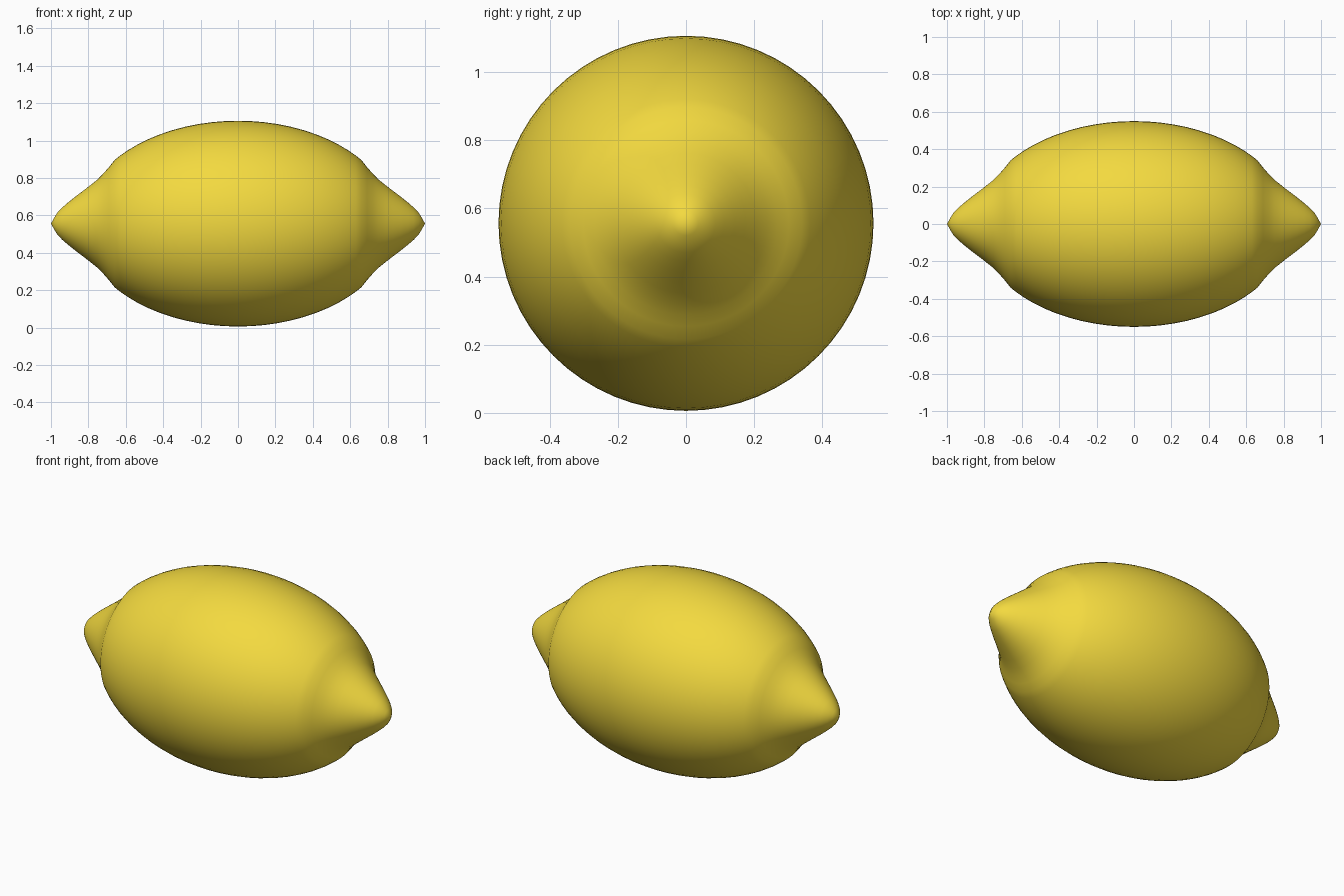
import bpy, bmesh, math

if "Cube" in bpy.data.objects:
    bpy.data.objects.remove(bpy.data.objects["Cube"])

SEGMENTS = 64
CENTRE_Z = 0.556
RADIUS = 0.55

# Half profile along x: elliptical body, then the concave neck and blunt tip
body = [(x, RADIUS * math.sqrt(1 - (x / 0.84) ** 2))
        for x in (0, 0.07, 0.14, 0.21, 0.28, 0.35, 0.42, 0.48, 0.54, 0.59, 0.63, 0.66)]
neck = [(0.69, 0.302), (0.72, 0.268), (0.75, 0.237), (0.79, 0.205), (0.83, 0.174),
        (0.87, 0.144), (0.91, 0.112), (0.94, 0.086), (0.965, 0.06), (0.98, 0.036)]
half = body + neck
profile = [(-x, r) for x, r in reversed(half[1:])] + half

# Lathe the profile around the x axis
bm = bmesh.new()
rings = []
for x, r in profile:
    rings.append([bm.verts.new((x, r * math.cos(a), CENTRE_Z + r * math.sin(a)))
                  for a in (2 * math.pi * i / SEGMENTS for i in range(SEGMENTS))])
for a, b in zip(rings, rings[1:]):
    for i in range(SEGMENTS):
        j = (i + 1) % SEGMENTS
        bm.faces.new((a[i], a[j], b[j], b[i]))

# Close both tips with a fan
for ring, x in ((rings[0], -1), (rings[-1], 1)):
    tip = bm.verts.new((x, 0, CENTRE_Z))
    for i in range(SEGMENTS):
        bm.faces.new((ring[i], ring[(i + 1) % SEGMENTS], tip))
bmesh.ops.recalc_face_normals(bm, faces=bm.faces)
for f in bm.faces:
    f.smooth = True

mesh = bpy.data.meshes.new("lemon")
bm.to_mesh(mesh)
bm.free()
lemon = bpy.data.objects.new("lemon", mesh)
bpy.context.collection.objects.link(lemon)

# Yellow peel
peel = bpy.data.materials.new("yellow_peel")
peel.diffuse_color = (0.9, 0.7, 0.05, 1)
peel.use_nodes = True
peel.node_tree.nodes["Principled BSDF"].inputs["Base Color"].default_value = peel.diffuse_color
mesh.materials.append(peel)
